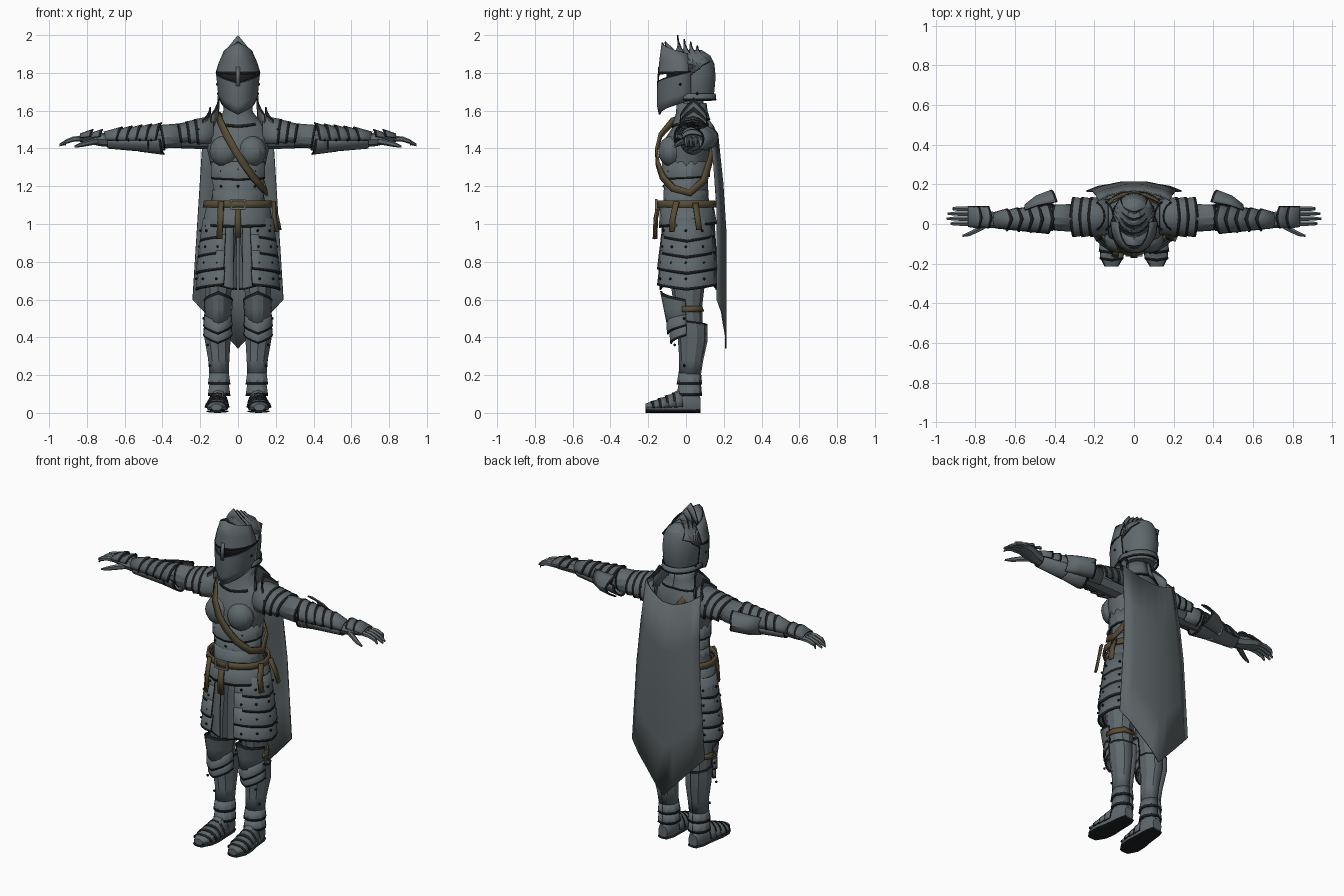
import bpy, bmesh, math
from mathutils import Vector

cube = bpy.data.objects.get("Cube")
if cube:
    bpy.data.objects.remove(cube)


def material(name, rgb):
    m = bpy.data.materials.new(name)
    m.use_nodes = True
    m.diffuse_color = (*rgb, 1)
    bsdf = m.node_tree.nodes["Principled BSDF"]
    bsdf.inputs["Base Color"].default_value = (*rgb, 1)
    bsdf.inputs["Roughness"].default_value = 0.7
    return m


STEEL = material("blue grey steel", (0.115, 0.14, 0.15))
DARK = material("blackened edge", (0.012, 0.014, 0.015))
LEATHER = material("brown leather", (0.095, 0.073, 0.036))
CLOTH = material("grey cloth", (0.11, 0.13, 0.137))
BUCKLE = material("pale buckle", (0.16, 0.17, 0.16))
parts = []


def finish(name, bm, mats, mirror=False, thick=0):
    bmesh.ops.recalc_face_normals(bm, faces=bm.faces)
    me = bpy.data.meshes.new(name)
    bm.to_mesh(me)
    bm.free()
    for m in mats:
        me.materials.append(m)
    ob = bpy.data.objects.new(name, me)
    bpy.context.collection.objects.link(ob)
    if thick:
        s = ob.modifiers.new("thickness", "SOLIDIFY")
        s.thickness, s.offset = thick, 0
        s.material_offset_rim = len(mats) - 1
    if mirror:
        ob.modifiers.new("mirror", "MIRROR").use_clip = False
    parts.append(ob)
    return ob


def shell(name, rows, axis="z", n=12, arc=None, tips=(0, 0), rim=0, mat=STEEL,
          mirror=False, thick=0.008, floor=None):
    """Loft of elliptical rows (position, centre, centre, radius, radius).
    An arc makes an open plate; tips push its ends to a point mid-arc."""
    rows = [list(r) for r in rows]
    if rim:
        a, b = rows[-2], rows[-1]
        k = 1 - rim / abs(b[0] - a[0])
        rows.insert(-1, [p + (q - p) * k for p, q in zip(a, b)])
    a0, a1 = arc or (0, 360)
    count = n + 1 if arc else n
    first, last = rows[0][0], rows[-1][0]
    bm, grid = bmesh.new(), []
    for t, c, d, r, s in rows:
        w, line = (t - first) / (last - first), []
        for i in range(count):
            a = math.radians(a0 + (a1 - a0) * i / n)
            sn, cs = math.sin(a), math.cos(a)
            p = t + (tips[0] * (1 - w) + tips[1] * w) * (1 - abs(2 * i / n - 1))
            co = {"z": (c + r * sn, d - s * cs, p),
                  "x": (p, c + r * sn, d + s * cs),
                  "y": (c + r * sn, p, d + s * cs)}[axis]
            if floor is not None:
                co = (co[0], co[1], max(co[2], floor))
            line.append(bm.verts.new(co))
        grid.append(line)
    for j in range(len(grid) - 1):
        for i in range(n):
            k = (i + 1) % count
            f = bm.faces.new((grid[j][i], grid[j][k], grid[j + 1][k], grid[j + 1][i]))
            f.material_index = int(bool(rim) and j == len(grid) - 2)
    if not arc:
        bm.faces.new(grid[0])
        bm.faces.new(grid[-1])
    return finish(name, bm, (mat, DARK), mirror, thick if arc else 0)


def ribbon(name, pts, width, mat=LEATHER, closed=False, mirror=False):
    """Strap through points, lying against the body's upright axis."""
    pts, bm, pairs = [Vector(p) for p in pts], bmesh.new(), []
    n = len(pts)
    for i, p in enumerate(pts):
        nxt = pts[(i + 1) % n] if closed else pts[min(i + 1, n - 1)]
        prv = pts[i - 1] if closed else pts[max(i - 1, 0)]
        out = Vector((p.x, p.y - 0.02, 0.03)).normalized()
        side = (nxt - prv).cross(out).normalized() * width / 2
        pairs.append((bm.verts.new(p + side), bm.verts.new(p - side)))
    for i in range(n if closed else n - 1):
        a, b = pairs[i], pairs[(i + 1) % n]
        bm.faces.new((a[0], b[0], b[1], a[1]))
    return finish(name, bm, (mat,), mirror, 0.012)


def rivets(name, pts, mirror=True):
    bm = bmesh.new()
    for p in pts:
        geo = bmesh.ops.create_icosphere(bm, subdivisions=1, radius=0.008)
        bmesh.ops.translate(bm, verts=geo["verts"], vec=p)
    finish(name, bm, (DARK,), mirror)


# Helmet: skull, lower face plate, brow and crest of nested pointed plates
shell("helmet_skull", [(1.65, 0, .03, .085, .105), (1.7, 0, .03, .098, .12),
      (1.78, 0, .03, .104, .127), (1.85, 0, .035, .096, .115),
      (1.89, 0, .04, .073, .09), (1.92, 0, .045, .03, .04)], n=16)
shell("helmet_neck_band", [(1.69, 0, .03, .103, .123), (1.655, 0, .03, .104, .127)],
      n=12, arc=(70, 290), rim=.01)
shell("eye_slit", [(1.73, 0, .02, .1, .12), (1.82, 0, .02, .1, .12)], n=10,
      arc=(-70, 70), mat=DARK)
shell("face_plate", [(1.655, 0, 0, .088, .14), (1.7, 0, 0, .103, .15),
      (1.81, 0, 0, .114, .148)], n=10, arc=(-100, 100), tips=(-.075, -.06), rim=.008)
shell("nose_bar", [(1.73, 0, 0, .1, .15), (1.83, 0, 0, .1, .143)], n=2, arc=(-6, 6))
shell("brow_plate", [(1.9, 0, 0, .075, .125), (1.85, 0, 0, .1, .136),
      (1.8, 0, 0, .115, .145)], n=10, arc=(-95, 95), tips=(.06, -.01), rim=.009)
for i, (y, top) in enumerate([(-.112, 1.965), (-.045, 2), (-.01, 1.98), (.025, 1.965), (.06, 1.945)]):
    shell(f"crest_plate_{i}", [(1.78 + i * .01, 0, .03 + i * .012, .112 - i * .003, .13 - i * .008),
          (1.84, 0, .05 + i * .01, .1 - i * .002, .12 - i * .02),
          (1.86, 0, y + .075, .085 - i * .004, .075)],
          n=8, arc=(-85, 85), tips=(.03, top - 1.86))
rivets("helmet_rivets", [(.11, -.03, 1.74), (.105, .06, 1.69)])

# Torso with chest bowls, gorget and waist lames
shell("torso", [(1.06, 0, .01, .155, .13), (1.2, 0, 0, .128, .103), (1.28, 0, 0, .138, .112),
      (1.38, 0, .005, .16, .125), (1.46, 0, .015, .172, .12), (1.53, 0, .03, .15, .09),
      (1.58, 0, .03, .075, .07), (1.67, 0, .03, .06, .06)], n=16)
shell("gorget", [(1.64, 0, .03, .07, .075), (1.6, 0, .03, .075, .08), (1.55, 0, .025, .125, .1)],
      n=16, arc=(-180, 180), tips=(0, -.04), rim=.01)
bm = bmesh.new()
bmesh.ops.create_uvsphere(bm, u_segments=12, v_segments=8, radius=.078)
bmesh.ops.scale(bm, verts=bm.verts, vec=(1, .9, 1.05))
bmesh.ops.translate(bm, verts=bm.verts, vec=(.073, -.077, 1.385))
finish("chest_bowls", bm, (STEEL,), True)
for i, (z, r) in enumerate([(1.33, .144), (1.25, .134), (1.18, .136)]):
    shell(f"waist_lame_{i}", [(z, 0, 0, r, r - .022), (z - .08, 0, 0, r - .002, r - .02)],
          n=14, arc=(-180, 180), tips=(0, -.02), rim=.009)
rivets("waist_rivets", [(.0, -.12, 1.29), (.0, -.118, 1.2), (.09, -.09, 1.2), (.09, -.09, 1.28)])

# Skirt and overlapping hip lames, open at the front
shell("skirt", [(1.1, 0, .01, .15, .13), (.95, 0, .012, .19, .14), (.82, 0, .012, .203, .148),
      (.65, 0, .012, .2, .15)], n=14, arc=(7, 178), tips=(0, .075), rim=.01, mirror=True)
shell("fauld", [(1.1, 0, .005, .163, .137), (1.0, 0, .01, .185, .15)], n=16,
      arc=(-180, 180), tips=(0, -.02), rim=.012)
for i in range(4):
    z, r = 1.03 - i * .085, .188 + min(i, 2) * .011
    shell(f"hip_lame_{i}", [(z, 0, .01, r - .006, r - .052), (z - .1, 0, .01, r + .012, r - .04)],
          n=10, arc=(20, 155), tips=(0, -.028), rim=.012, mirror=True)
rivets("hip_rivets", [(math.sin(a) * (.2 + i * .007), .01 - math.cos(a) * (.15 + i * .007), .965 - i * .085)
       for i in range(4) for a in (.55, 1, 1.5, 2.1)])

# Belt, buckle, hanging straps and shoulder strap
ring = [math.tau * i / 20 for i in range(20)]
ribbon("belt", [(.178 * math.sin(a), .005 - .152 * math.cos(a), 1.105) for a in ring],
       .036, closed=True)
for name, x in (("right", -.09), ("left", .19)):
    y = -.15 if x < 0 else -.06
    ribbon(f"{name}_belt_strap", [(x, y + .01, 1.12), (x * 1.03, y - .01, 1.03),
           (x * 1.1, y - .014, .92 if x < 0 else .96)], .03)
ribbon("rear_belt_strap", [(.18, .05, 1.11), (.207, .06, 1.04), (.222, .07, .97)], .03)
ribbon("belt_end", [(0, -.155, 1.09), (0, -.165, 1.01), (0, -.162, .93)], .034)
for x, z, w, h in ((0, 1.128, .08, .01), (0, 1.082, .08, .01), (-.037, 1.105, .01, .05), (.037, 1.105, .01, .05)):
    bm = bmesh.new()
    bmesh.ops.create_cube(bm, size=1)
    bmesh.ops.scale(bm, verts=bm.verts, vec=(w, .012, h))
    bmesh.ops.translate(bm, verts=bm.verts, vec=(x, -.158, z))
    finish("buckle_bar", bm, (BUCKLE,))
ribbon("shoulder_strap", [(-.1, .02, 1.575), (-.095, -.07, 1.545), (-.06, -.135, 1.47), (-.015, -.158, 1.39),
       (.03, -.15, 1.32), (.08, -.125, 1.25), (.13, -.07, 1.19), (.152, .02, 1.165), (.125, .095, 1.23),
       (.04, .135, 1.36), (-.06, .13, 1.48)], .038, closed=True)

# Cape: a gently folded sheet ending in a point
bm, grid = bmesh.new(), []
for j in range(5):
    v = j / 4
    grid.append([])
    for i in range(9):
        u = i / 4 - 1
        top, low = 1.475 + .075 * u * u, .34 + .26 * abs(u)
        y = .165 + .045 * min(1, v * 2.5) - .045 * u * u + .004 * (i % 2)
        grid[j].append(bm.verts.new((u * (.18 + .06 * v), y, top + (low - top) * v)))
for j in range(4):
    for i in range(8):
        bm.faces.new((grid[j][i], grid[j][i + 1], grid[j + 1][i + 1], grid[j + 1][i]))
finish("cape", bm, (CLOTH,), thick=.008)

# Shoulder guards with upright spiked collars
for i in range(3):
    x = .13 + i * .045
    shell(f"shoulder_lame_{i}", [(x, .035, 1.47, .085, .1 - i * .012), (x + .085, .035, 1.46, .098, .09 - i * .012)],
          "x", 10, (-115, 115), (0, .02), .012, mirror=True)
for i, x in enumerate((.17, .215)):
    shell(f"shoulder_spike_{i}", [(1.52 - i * .01, x, .04, .065, .08), (1.58 - i * .03, x, .04, .068, .075)],
          n=6, arc=(205, 335), tips=(0, .09 - i * .02), rim=.01, mirror=True)
rivets("shoulder_rivets", [(.21, -.05, 1.5), (.25, -.045, 1.49), (.21, .12, 1.5)])

# Arms, elbow fans and overlapping forearm plates
shell("arms", [(.14, .03, 1.465, .065, .07), (.3, .03, 1.465, .064, .064), (.41, .035, 1.455, .05, .052),
      (.5, .035, 1.45, .056, .056), (.6, .025, 1.447, .05, .052), (.71, .02, 1.445, .034, .034)],
      "x", 10, mirror=True)
shell("upper_arm_plate", [(.3, .03, 1.465, .066, .064), (.39, .033, 1.457, .062, .063)], "x", 10,
      (-150, 150), (0, .03), .01, mirror=True)
shell("elbow_fan", [(.55, .035, 1.45, .06, .06), (.48, .035, 1.45, .105, .07), (.385, .035, 1.455, .135, .075)],
      "x", 6, (35, 145), (0, .03), .012, mirror=True)
shell("elbow_guard", [(.53, .035, 1.45, .06, .062), (.41, .035, 1.45, .066, .08)], "x", 10,
      (90, 270), (0, -.02), .012, mirror=True)
for i in range(5):
    x, r = .7 - i * .052, .038 + i * .0055
    shell(f"forearm_plate_{i}", [(x, .02, 1.447, r, r), (x - .06, .025, 1.449, r + .012, r + .026)],
          "x", 8, (-95, 95), (.01, -.03), .01, mirror=True)
shell("forearm_underplate", [(.69, .02, 1.445, .04, .042), (.47, .032, 1.45, .062, .066)], "x", 8,
      (95, 265), rim=.012, mirror=True)
rivets("forearm_rivets", [(.64 - i * .06, -.03 - i * .004, 1.445) for i in range(4)])

# Gauntlets with four fingers and a thumb
shell("gauntlets", [(.69, .02, 1.445, .038, .036), (.73, .022, 1.448, .043, .036), (.79, .035, 1.455, .054, .03),
      (.84, .04, 1.452, .05, .016)], "x", 8, mirror=True)
for i, x in enumerate((.76, .81)):
    shell(f"knuckle_plate_{i}", [(x + .025, .037, 1.452, .05, .024), (x - .03, .033, 1.455, .054, .045)],
          "x", 6, (-80, 80), (0, -.015), .009, mirror=True)
for i, reach in enumerate((.925, .945, .94, .915)):
    y = .002 + i * .025
    shell(f"finger_{i}", [(.82, y, 1.452, .013, .014), (.87, y, 1.45, .013, .014),
          (.91, y, 1.436, .011, .012), (reach, y, 1.418, .006, .007)], "x", 6, mirror=True)
shell("thumb", [(.74, 0, 1.44, .02, .018), (.79, -.03, 1.43, .016, .016), (.83, -.05, 1.42, .013, .013),
      (.865, -.06, 1.41, .006, .006)], "x", 6, mirror=True)

# Legs, knee guards and greaves
shell("thighs", [(.95, .09, .015, .085, .1), (.7, .105, .01, .078, .092), (.56, .105, .01, .066, .075),
      (.44, .105, .025, .06, .065)], n=10, mirror=True)
shell("greaves", [(.2, .1, .02, .05, .055), (.28, .102, .028, .055, .06), (.38, .108, .035, .068, .075),
      (.47, .108, .03, .072, .08)], n=10, arc=(-180, 180), tips=(0, .03), rim=.01, mirror=True)
shell("knee_cap", [(.46, .105, .01, .062, .1), (.54, .105, .01, .07, .125), (.6, .104, .01, .074, .143)],
      n=8, arc=(-85, 85), tips=(-.03, .045), rim=.012, mirror=True)
for i in range(2):
    z = .52 - i * .05
    shell(f"knee_lame_{i}", [(z, .106, .01, .07, .11 - i * .015), (z - .06, .107, .01, .074, .107 - i * .018)],
          n=8, arc=(-85, 85), tips=(-.03, -.045), rim=.01, mirror=True)
ribbon("knee_straps", [(.175, -.02, .55), (.175, .03, .55), (.14, .085, .55), (.07, .085, .55)], .03, mirror=True)
for i, z in enumerate((.21, .15)):
    shell(f"ankle_lame_{i}", [(z, .1, .02, .05, .056), (z - .06, .1, .018, .059, .064)], n=10,
          arc=(-180, 180), rim=.014, mirror=True)
rivets("knee_rivets", [(.182, -.01, .5), (.16, -.06, .36), (.15, -.01, .25)])

# Plated shoes with dark soles
foot = [(.078, .1, .04, .03, .04), (.04, .1, .05, .045, .07), (-.04, .103, .045, .05, .078),
        (-.11, .108, .03, .058, .052), (-.17, .112, .03, .055, .036), (-.215, .114, .03, .03, .018)]
shell("shoes", foot, "y", 12, mirror=True, floor=.014)
shell("soles", [(y, x, .008, r + .004, .008) for y, x, z, r, h in foot], "y", 8, mat=DARK, mirror=True)
for i in range(4):
    y, r, h = -.05 - i * .038, .057 + .003 * (i % 3), .085 - i * .015
    shell(f"shoe_lame_{i}", [(y + .035, .105 + i * .002, .03, r - .004, h),
          (y - .012, .107 + i * .002, .026, r, h - .008)], "y", 8, (-88, 88), (0, -.012), .012, mirror=True)

# Smooth the gentle bends and keep plate edges crisp
bpy.ops.object.select_all(action="DESELECT")
for ob in parts:
    ob.select_set(True)
bpy.context.view_layer.objects.active = parts[0]
bpy.ops.object.shade_smooth_by_angle(angle=math.radians(28))
